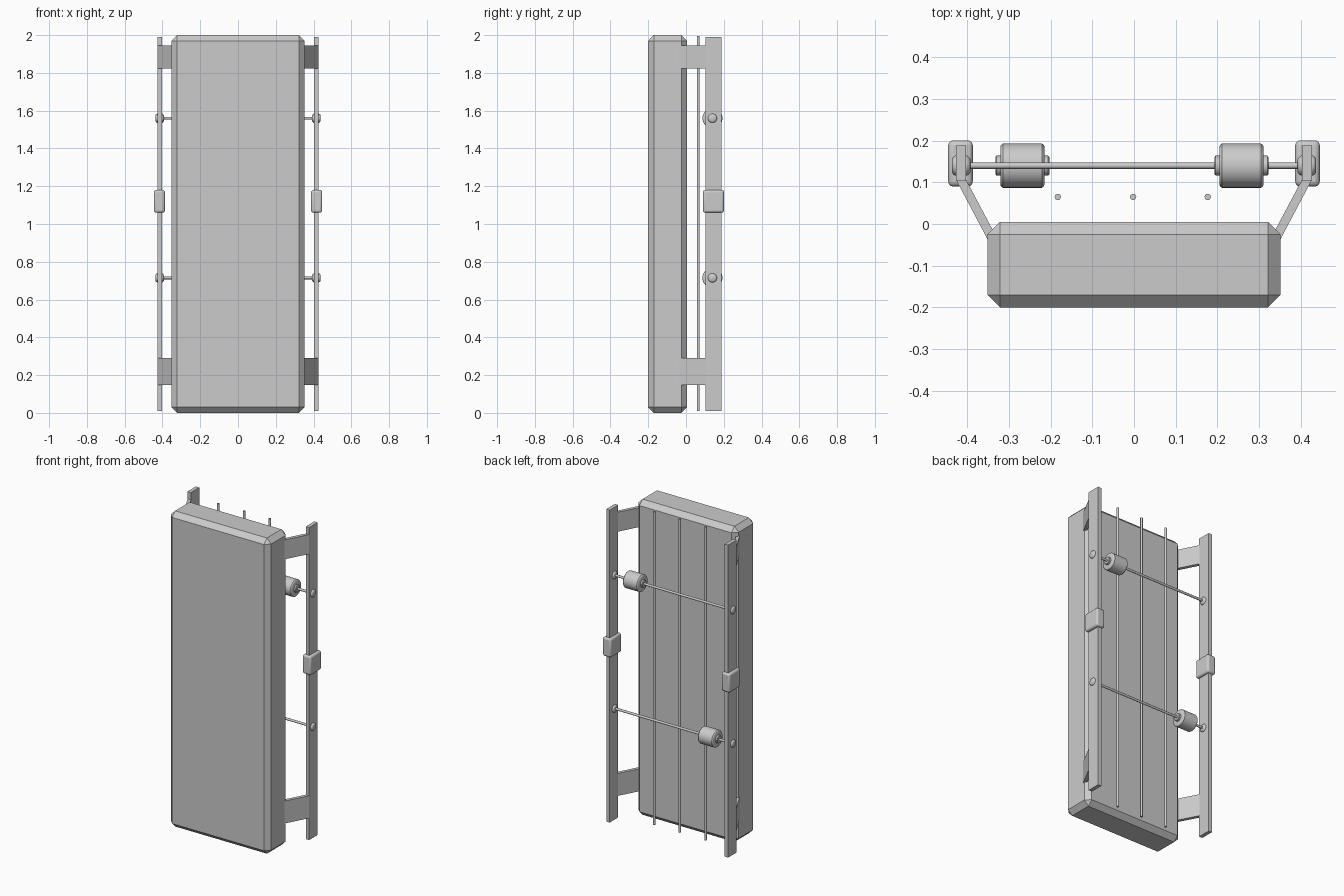
import bpy, bmesh, math

if "Cube" in bpy.data.objects:
    bpy.data.objects.remove(bpy.data.objects["Cube"])


def finish(name, bm, bevel=0, segments=1, smooth=False):
    bmesh.ops.recalc_face_normals(bm, faces=bm.faces)
    me = bpy.data.meshes.new(name)
    bm.to_mesh(me)
    bm.free()
    ob = bpy.data.objects.new(name, me)
    bpy.context.collection.objects.link(ob)
    if bevel:
        m = ob.modifiers.new("Bevel", 'BEVEL')
        m.width = bevel
        m.segments = segments
        m.limit_method = 'ANGLE'
        m.angle_limit = math.radians(40)
    if smooth:
        bpy.ops.object.select_all(action='DESELECT')
        ob.select_set(True)
        bpy.context.view_layer.objects.active = ob
        bpy.ops.object.shade_smooth_by_angle(angle=math.radians(35))
    return ob


def prism(name, pts, z0, z1, **kw):
    """Extrude an xy outline from z0 to z1."""
    bm = bmesh.new()
    low = [bm.verts.new((x, y, z0)) for x, y in pts]
    face = bm.faces.new(low)
    ext = bmesh.ops.extrude_face_region(bm, geom=[face])
    for v in ext["geom"]:
        if isinstance(v, bmesh.types.BMVert):
            v.co.z = z1
    return finish(name, bm, **kw)


def box(name, x0, x1, y0, y1, z0, z1, **kw):
    return prism(name, [(x0, y0), (x1, y0), (x1, y1), (x0, y1)], z0, z1, **kw)


def lathe_x(name, profile, y, z, sides=32):
    """Revolve (x, radius) points about a line parallel to x."""
    bm = bmesh.new()
    rings = []
    for x, r in profile:
        rings.append([bm.verts.new((x, y + r * math.cos(2 * math.pi * i / sides),
                                    z + r * math.sin(2 * math.pi * i / sides)))
                      for i in range(sides)])
    for a, b in zip(rings, rings[1:]):
        for i in range(sides):
            j = (i + 1) % sides
            bm.faces.new((a[i], a[j], b[j], b[i]))
    bm.faces.new(rings[0])
    bm.faces.new(rings[-1])
    return finish(name, bm, smooth=True)


# Main chamfered slab
box("body", -0.352, 0.352, -0.2, 0.005, 0, 2, bevel=0.03)

# Side rails, slanted brackets and rail clamps
for s, side in ((-1, "left"), (1, "right")):
    box(f"rail_{side}", s * 0.403, s * 0.427, 0.103, 0.188, 0.01, 1.99)
    bracket = [(s * 0.427, 0.106), (s * 0.403, 0.106),
               (s * 0.335, -0.022), (s * 0.352, -0.036)]
    for z0, z1, level in ((0.148, 0.29, "lower"), (1.822, 1.945, "upper")):
        prism(f"bracket_{side}_{level}", bracket, z0, z1)
    box(f"clamp_{side}", s * 0.387, s * 0.446, 0.09, 0.201, 1.06, 1.18,
        bevel=0.012, segments=3, smooth=True)

# Cross axles with end bushings and one roller each
AY = 0.14
for z, rx, level in ((0.715, -0.268, "lower"), (1.56, 0.258, "upper")):
    lathe_x(f"axle_{level}", [(-0.42, 0.0075), (0.42, 0.0075)], AY, z, 16)
    for s, side in ((-1, "left"), (1, "right")):
        cx = s * 0.415
        lathe_x(f"bushing_{side}_{level}",
                [(cx - 0.022, 0.016), (cx - 0.019, 0.021), (cx - 0.014, 0.024),
                 (cx + 0.014, 0.024), (cx + 0.019, 0.021), (cx + 0.022, 0.016)], AY, z)
    lathe_x(f"roller_{level}",
            [(rx - 0.053, 0.046), (rx - 0.051, 0.050), (rx - 0.047, 0.053),
             (rx + 0.047, 0.053), (rx + 0.051, 0.050), (rx + 0.053, 0.046)], AY, z, 48)
    lathe_x(f"hub_{level}",
            [(rx - 0.065, 0.020), (rx - 0.062, 0.024),
             (rx + 0.062, 0.024), (rx + 0.065, 0.020)], AY, z)

# Thin vertical rods behind the slab
for i, x in enumerate((-0.183, -0.002, 0.177)):
    ring = [(x + 0.0075 * math.cos(2 * math.pi * k / 16),
             0.065 + 0.0075 * math.sin(2 * math.pi * k / 16)) for k in range(16)]
    prism(f"rod_{i + 1}", ring, 0.01, 1.995, smooth=True)
